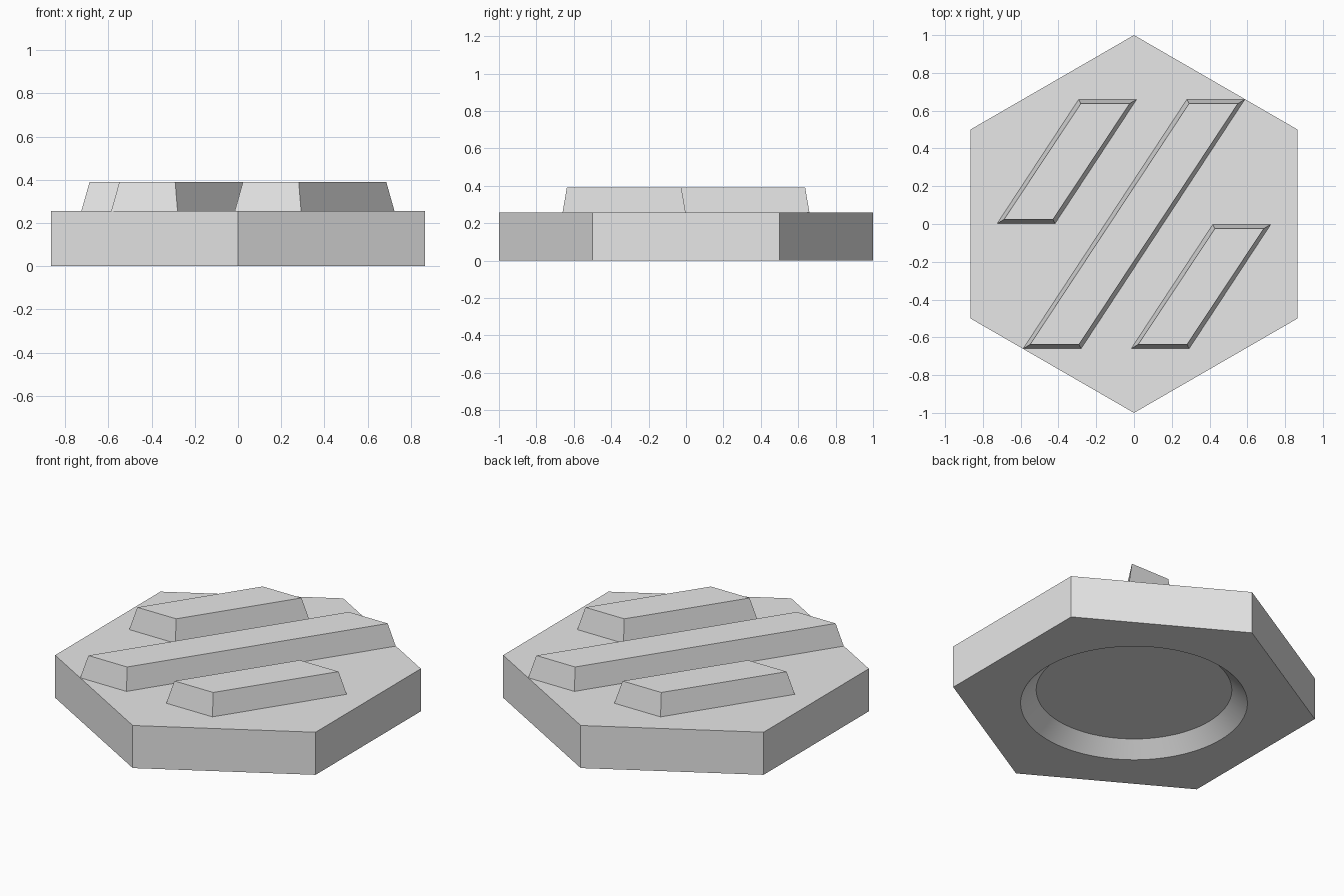
import bpy
import bmesh
from math import pi
from mathutils import Matrix, Vector

cube = bpy.data.objects.get("Cube")
if cube:
    bpy.data.objects.remove(cube, do_unlink=True)

BASE_H, TOP_H = 0.256, 0.391      # plate top and bar top
BAR_W, SLANT = 0.307, 0.657       # bar width, x shift per unit of y
RIM_R, FLOOR_R, DEPTH = 0.618, 0.533, 0.082

grey = bpy.data.materials.new("light_grey")
grey.use_nodes = True
grey.diffuse_color = (0.8, 0.8, 0.8, 1)
grey.node_tree.nodes["Principled BSDF"].inputs["Base Color"].default_value = (0.8, 0.8, 0.8, 1)


def make_object(name, bm):
    bmesh.ops.recalc_face_normals(bm, faces=bm.faces)
    mesh = bpy.data.meshes.new(name)
    bm.to_mesh(mesh)
    bm.free()
    mesh.materials.append(grey)
    obj = bpy.data.objects.new(name, mesh)
    bpy.context.collection.objects.link(obj)
    return obj


def frustum(name, sides, r_low, r_high, z_low, z_high, turn=0):
    bm = bmesh.new()
    place = Matrix.Translation((0, 0, (z_low + z_high) / 2)) @ Matrix.Rotation(turn, 4, "Z")
    bmesh.ops.create_cone(bm, cap_ends=True, segments=sides, radius1=r_low,
                          radius2=r_high, depth=z_high - z_low, matrix=place)
    return make_object(name, bm)


def slanted_bar(name, x, y_front, y_back):
    """Parallelogram bar with sloped sides; x is its front left corner."""
    shift = SLANT * (y_back - y_front)
    low = [Vector((x, y_front, BASE_H)), Vector((x + BAR_W, y_front, BASE_H)),
           Vector((x + BAR_W + shift, y_back, BASE_H)), Vector((x + shift, y_back, BASE_H))]
    rise = TOP_H - BASE_H
    inset = [(0.038, 0.023), (-0.011, 0.023), (-0.038, -0.023), (0.011, -0.023)]
    high = [p + Vector((dx, dy, rise)) for p, (dx, dy) in zip(low, inset)]
    bm = bmesh.new()
    a = [bm.verts.new(p) for p in low]
    b = [bm.verts.new(p) for p in high]
    bm.faces.new(a)
    bm.faces.new(b)
    for i in range(4):
        j = (i + 1) % 4
        bm.faces.new((a[i], a[j], b[j], b[i]))
    return make_object(name, bm)


# Hexagonal plate, with points to front and back
plate = frustum("hexagon_plate", 6, 1, 1, 0, BASE_H, pi / 6)
if abs(max(v.co.y for v in plate.data.vertices) - 1) > 0.01:
    plate.data.transform(Matrix.Rotation(pi / 6, 4, "Z"))

# Round recess with a sloped wall in the underside
extra = 0.04
slope = (RIM_R - FLOOR_R) / DEPTH
cutter = frustum("recess_cutter", 96, RIM_R + slope * extra, FLOOR_R, -extra, DEPTH)
cutter.hide_render = True
cut = plate.modifiers.new("recess", "BOOLEAN")
cut.operation = "DIFFERENCE"
cut.solver = "EXACT"
cut.object = cutter
bpy.ops.object.select_all(action="DESELECT")
plate.select_set(True)
bpy.context.view_layer.objects.active = plate
bpy.ops.object.modifier_apply(modifier=cut.name)
bpy.data.objects.remove(cutter, do_unlink=True)
bpy.ops.object.shade_smooth_by_angle(angle=pi / 6)

# Three raised diagonal bars
slanted_bar("long_middle_bar", -0.587, -0.66, 0.66)
slanted_bar("short_right_bar", -0.725, 0.002, 0.66)
slanted_bar("short_left_bar", -0.015, -0.66, -0.002)
